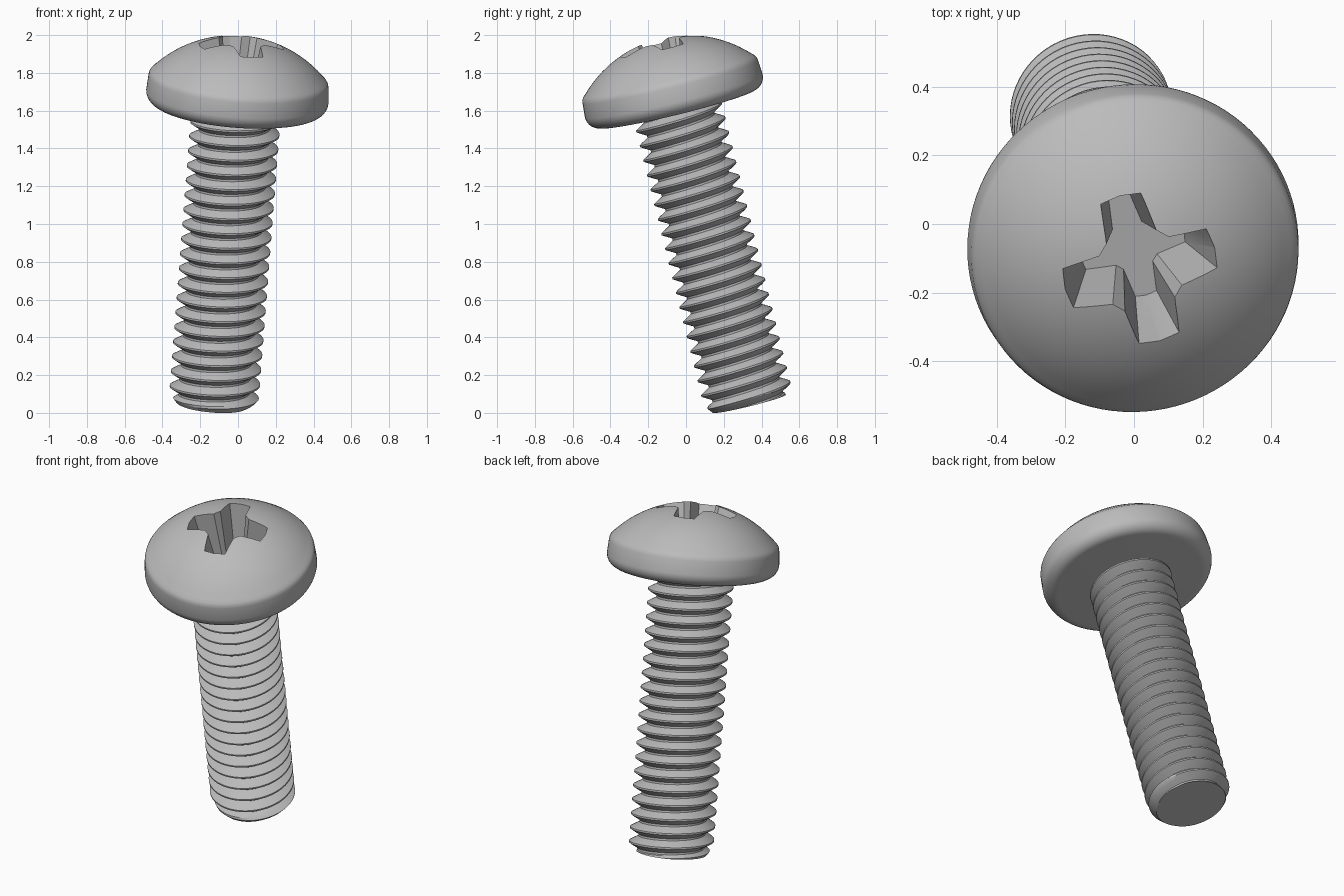
import bpy, bmesh, math
from mathutils import Vector, Matrix

if "Cube" in bpy.data.objects:
    bpy.data.objects.remove(bpy.data.objects["Cube"])

steel = bpy.data.materials.new("grey_steel")
GREY = (0.5, 0.5, 0.5, 1)
steel.diffuse_color = GREY
steel.use_nodes = True
steel.node_tree.nodes["Principled BSDF"].inputs["Base Color"].default_value = GREY

# Leaning frame: origin under the head, local z along the screw axis
AXIS = Vector((0.0754, -0.238, 0.968)).normalized()
POSE = Matrix.Translation((-0.0085, -0.048, 1.61)) @ \
    Vector((0, 0, 1)).rotation_difference(AXIS).to_matrix().to_4x4()


def make_object(name, bm):
    bmesh.ops.recalc_face_normals(bm, faces=bm.faces)
    bm.transform(POSE)
    mesh = bpy.data.meshes.new(name)
    bm.to_mesh(mesh)
    bm.free()
    mesh.materials.append(steel)
    obj = bpy.data.objects.new(name, mesh)
    bpy.context.collection.objects.link(obj)
    return obj


def select_only(obj):
    bpy.ops.object.select_all(action='DESELECT')
    obj.select_set(True)
    bpy.context.view_layer.objects.active = obj


def smooth(obj, angle):
    select_only(obj)
    bpy.ops.object.shade_smooth_by_angle(angle=math.radians(angle))


# Pan head: flat underside, rounded rim, spherical dome
def build_head(segments=96):
    fillet, rim = 0.07, 0.484
    profile = [(0, 0)]
    for i in range(9):
        a = math.radians(90 * i / 8)
        profile.append((rim - fillet + fillet * math.sin(a), fillet - fillet * math.cos(a)))
    profile += [(0.478, 0.15), (0.474, 0.166), (0.466, 0.178)]
    dome, centre = 0.63, -0.248
    for i in range(15):
        a = math.asin(0.452 / dome) * (1 - i / 14)
        profile.append((dome * math.sin(a), centre + dome * math.cos(a)))
    bm = bmesh.new()
    verts = [bm.verts.new((r, 0, z)) for r, z in profile]
    edges = [bm.edges.new(pair) for pair in zip(verts, verts[1:])]
    bmesh.ops.spin(bm, geom=verts + edges, axis=(0, 0, 1), cent=(0, 0, 0),
                   steps=segments, angle=2 * math.pi)
    bmesh.ops.remove_doubles(bm, verts=bm.verts, dist=0.0005)
    return make_object("screw_head", bm)


# Tapered cross recess: one wing outline repeated four times
def build_recess_cutter():
    top_z, ref_z, floor_z = 0.43, 0.335, 0.06
    wing_top = [(0.10, -0.072), (0.216, -0.06), (0.225, 0), (0.216, 0.06), (0.10, 0.072)]
    wing_floor = [(0.062, -0.044), (0.150, -0.032), (0.155, 0), (0.150, 0.032), (0.062, 0.044)]
    t = (top_z - floor_z) / (ref_z - floor_z)
    bm = bmesh.new()
    loops = []
    for z, k in ((floor_z, 0), (top_z, t)):
        loop = []
        for q in range(4):
            turn = Matrix.Rotation(math.radians(15.5 + 90 * q), 3, 'Z')
            for a, b in zip(wing_floor, wing_top):
                p = Vector(a).lerp(Vector(b), 0) + (Vector(b) - Vector(a)) * k
                loop.append(bm.verts.new(turn @ Vector((p.x, p.y, z))))
        bm.faces.new(loop)
        loops.append(loop)
    low, high = loops
    n = len(low)
    for i in range(n):
        j = (i + 1) % n
        bm.faces.new((low[i], low[j], high[j], high[i]))
    cutter = make_object("recess_cutter", bm)
    cutter.hide_render = True
    return cutter


# Threaded shank: a right-handed helical surface cut flat at both ends
def build_shank(length=1.612, pitch=0.0803, crest=0.238, root=0.188, segments=64):
    # radius along one pitch, starting at the crest
    steps = [(0, 1), (0.06, 1), (0.215, 0.6), (0.37, 0.16), (0.43, 0),
             (0.57, 0), (0.63, 0.16), (0.785, 0.6), (0.94, 1)]
    turns = int(length / pitch) + 4
    start = -length - 2 * pitch
    phase = 0.5
    bm = bmesh.new()
    per = len(steps)
    grid = []
    for j in range(segments):
        a = 2 * math.pi * j / segments
        column = []
        for i in range(turns * per):
            f, h = steps[i % per]
            z = start + (i // per + f + phase + j / segments) * pitch
            r = root + (crest - root) * h
            r = min(r, 0.2 + max(0, z + length) * 0.85)
            column.append(bm.verts.new((r * math.cos(a), r * math.sin(a), z)))
        grid.append(column)
    for j in range(segments):
        wrap = per if j == segments - 1 else 0
        left, right = grid[j], grid[(j + 1) % segments]
        for i in range(turns * per - 1 - wrap):
            bm.faces.new((left[i], right[i + wrap], right[i + wrap + 1], left[i + 1]))
    for z, normal in ((-length, -1), (0.02, 1)):
        geom = bm.verts[:] + bm.edges[:] + bm.faces[:]
        cut = bmesh.ops.bisect_plane(bm, geom=geom, dist=1e-6, plane_co=(0, 0, z),
                                     plane_no=(0, 0, normal), clear_outer=True)
        rim = [e for e in cut["geom_cut"] if isinstance(e, bmesh.types.BMEdge)]
        bmesh.ops.holes_fill(bm, edges=rim, sides=0)
    return make_object("threaded_shank", bm)


head = build_head()
cutter = build_recess_cutter()
cut = head.modifiers.new("cross_recess", 'BOOLEAN')
cut.operation = 'DIFFERENCE'
cut.solver = 'EXACT'
cut.object = cutter
select_only(head)
bpy.ops.object.modifier_apply(modifier=cut.name)
bpy.data.objects.remove(cutter)
smooth(head, 25)
smooth(build_shank(), 25)
